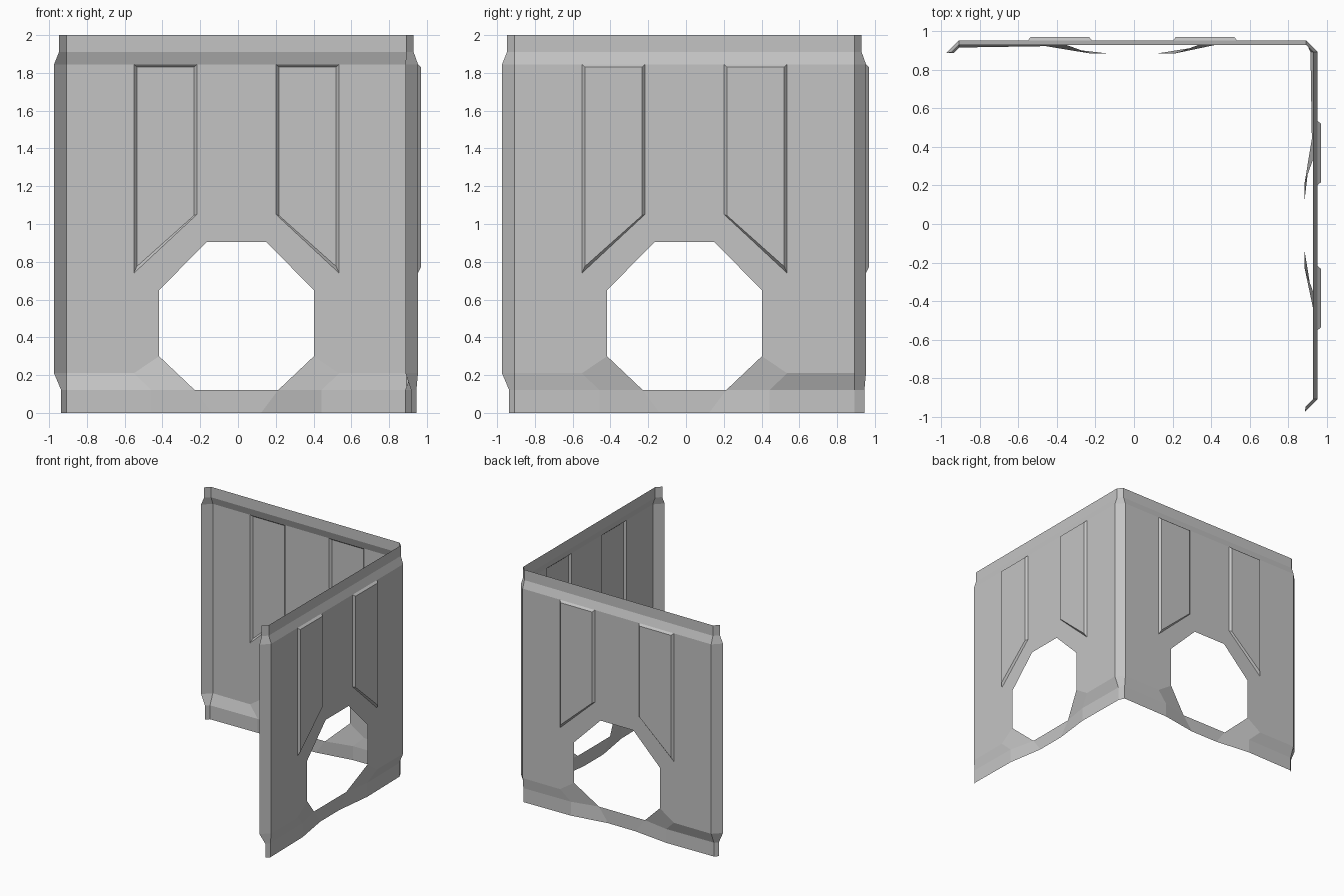
import bpy, bmesh
from mathutils import Vector

cube = bpy.data.objects.get("Cube")
if cube:
    bpy.data.objects.remove(cube, do_unlink=True)

MAIN, TOP, LIP, RAISED = 0.953, 0.93, 0.885, 0.97   # distance of each layer from the centre
HALF, SHIFT = 0.9, -0.008                           # wall half width and sideways offset

metal = bpy.data.materials.new("light grey metal")
metal.use_nodes = True
grey = (0.55, 0.55, 0.55, 1)
metal.diffuse_color = grey
metal.node_tree.nodes["Principled BSDF"].inputs["Base Color"].default_value = grey


def skirt(u):
    """The bottom skirt leans slightly along the wall."""
    return 0.93 - 0.016 * u


def on_right(u, z, d):
    return Vector((d, u + SHIFT, z))


def on_back(u, z, d):
    return Vector((SHIFT - u, d, z))


def add_face(bm, points):
    bm.faces.new([bm.verts.new(p) for p in points])


def finish(bm, name):
    bmesh.ops.remove_doubles(bm, verts=bm.verts, dist=0.0005)
    bmesh.ops.recalc_face_normals(bm, faces=bm.faces)
    if sum(f.normal.dot(Vector((1, 1, 0))) * f.calc_area() for f in bm.faces) < 0:
        bmesh.ops.reverse_faces(bm, faces=bm.faces)
    mesh = bpy.data.meshes.new(name)
    bm.to_mesh(mesh)
    bm.free()
    mesh.materials.append(metal)
    bpy.context.collection.objects.link(bpy.data.objects.new(name, mesh))


# Half-wall corner points as (across, height)
panel = [(0.21, 1.845), (0.543, 1.845), (0.543, 0.74), (0.21, 1.05)]
panel_inner = [(0.225, 1.83), (0.528, 1.83), (0.528, 0.775), (0.225, 1.045)]
hole_top, hole_side, hole_low, hole_base = (0.157, 0.905), (0.41, 0.65), (0.41, 0.3), (0.22, 0.12)
flare, bend = (0.543, 0.21), (0.45, 0.12)

flat_parts = [
    [panel[1], (HALF, 1.845), (HALF, 0.21), flare, panel[2]],        # outer strip
    [panel[2], flare, hole_low, hole_side],                          # beside the opening
    [panel[2], hole_side, hole_top, panel[3]],                       # under the panel
    [panel[3], hole_top, (0, 0.905), (0, 1.845), panel[0]],          # middle strip
]


def build_wall(name, place):
    bm = bmesh.new()
    for side in (-1, 1):
        def put(points):
            add_face(bm, [place(side * u, z, skirt(side * u) if d is None else d)
                          for u, z, d in points])

        def at(points, d):
            return [(u, z, d) for u, z in points]

        for part in flat_parts:
            put(at(part, MAIN))

        # raised panel with bevelled rim
        put(at(panel_inner, RAISED))
        for i in range(4):
            j = (i + 1) % 4
            put(at([panel[i], panel[j]], MAIN) + at([panel_inner[j], panel_inner[i]], RAISED))

        # stepped top rim
        put(at([(0, 1.845), panel[0], panel[1], (HALF, 1.845)], MAIN)
            + at([(HALF, 1.91), (0, 1.91)], TOP))
        put(at([(0, 1.91), (HALF, 1.91), (HALF, 2), (0, 2)], TOP))

        # stepped bottom skirt, dished inwards below the opening
        put(at([flare, (HALF, 0.21)], MAIN) + at([(HALF, 0.12), bend], None))
        put(at([bend, (HALF, 0.12), (HALF, 0), (0.45, 0)], None))
        put(at([flare, hole_low], MAIN) + at([hole_base], LIP) + at([bend], None))
        put(at([bend], None) + at([hole_base, (0.13, 0)], LIP) + at([(0.45, 0)], None))
        put(at([hole_base, (0, 0.12), (0, 0), (0.13, 0)], LIP))
    finish(bm, name)


def build_trim(name, pair):
    """Vertical chamfer strip that follows the stepped wall section."""
    bm = bmesh.new()
    levels = [(0, None, 0.028), (0.12, None, 0.028), (0.21, MAIN, 0.066),
              (1.845, MAIN, 0.066), (1.91, TOP, 0.04), (2, TOP, 0.04)]
    rows = [pair(*level) for level in levels]
    for (a, b), (c, d) in zip(rows, rows[1:]):
        add_face(bm, [a, b, d, c])
    finish(bm, name)


def corner(z, d, width):
    return (on_right(HALF, z, d or skirt(HALF)), on_back(-HALF, z, d or skirt(-HALF)))


def right_end(z, d, width):
    p = on_right(-HALF, z, d or skirt(-HALF))
    return p, p - Vector((width, width, 0))


def back_end(z, d, width):
    p = on_back(HALF, z, d or skirt(HALF))
    return p, p - Vector((width, width, 0))


build_wall("left_wall", on_right)
build_wall("back_wall", on_back)
build_trim("corner_chamfer", corner)
build_trim("left_wall_end_chamfer", right_end)
build_trim("back_wall_end_chamfer", back_end)
